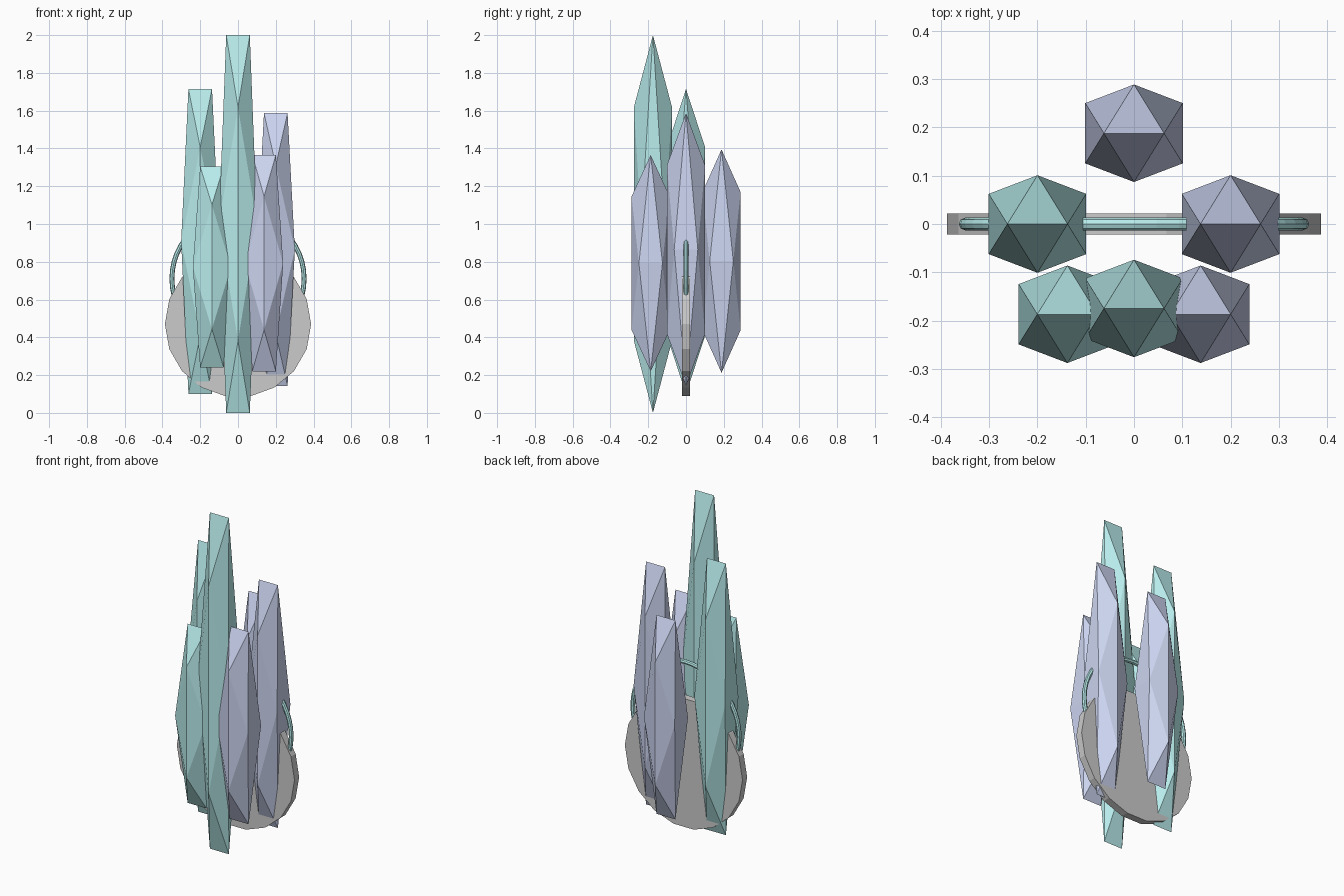
import bpy, bmesh, math

if "Cube" in bpy.data.objects:
    bpy.data.objects.remove(bpy.data.objects["Cube"])

PHI = (1 + math.sqrt(5)) / 2


def material(name, rgb):
    m = bpy.data.materials.new(name)
    m.diffuse_color = (*rgb, 1)
    m.use_nodes = True
    m.node_tree.nodes["Principled BSDF"].inputs["Base Color"].default_value = m.diffuse_color
    return m


teal = material("teal", (0.48, 0.83, 0.83))
lavender = material("lavender", (0.60, 0.66, 0.87))


def crystal(name, x, y, z0, z1, mat, radius=0.101):
    # edge-up icosahedron, stretched from z0 to z1
    bm = bmesh.new()
    k = 1 / PHI
    for a in (-1, 1):
        for b in (-1, 1):
            for v in ((a * k, 0, b), (0, a, b * k), (a, b * k, 0)):
                bm.verts.new((v[0] * radius, v[1] * radius, v[2] * (z1 - z0) / 2))
    bmesh.ops.convex_hull(bm, input=bm.verts[:])
    bmesh.ops.recalc_face_normals(bm, faces=bm.faces[:])
    mesh = bpy.data.meshes.new(name)
    bm.to_mesh(mesh)
    bm.free()
    mesh.materials.append(mat)
    ob = bpy.data.objects.new(name, mesh)
    ob.location = (x, y, (z0 + z1) / 2)
    bpy.context.collection.objects.link(ob)


# Crystal cluster
crystal("crystal_front_tall", 0, -0.175, 0, 2, teal)
crystal("crystal_left", -0.2, 0, 0.10, 1.715, teal)
crystal("crystal_front_left", -0.138, -0.187, 0.24, 1.305, teal)
crystal("crystal_right", 0.2, 0, 0.143, 1.587, lavender)
crystal("crystal_front_right", 0.138, -0.187, 0.22, 1.365, lavender)
crystal("crystal_back", 0, 0.188, 0.212, 1.395, lavender)

# Upright stone disc with a corner pointing to each side
bpy.ops.mesh.primitive_cylinder_add(vertices=18, radius=0.387, depth=0.044,
                                    location=(0, 0, 0.47))
disc = bpy.context.object
disc.name = "stone_disc"
disc.rotation_euler = (math.pi / 2, math.radians(10), 0)

# Put a vertex exactly on the x axis
disc.rotation_euler = (math.pi / 2, 0, 0)
for v in disc.data.vertices:
    x, y = v.co.x, v.co.y
    v.co.x, v.co.y = y, -x

# Thin upright ring
bpy.ops.mesh.primitive_torus_add(major_radius=0.35, minor_radius=0.013,
                                 major_segments=48, minor_segments=8,
                                 location=(0, 0, 0.71),
                                 rotation=(math.pi / 2, 0, 0))
ring = bpy.context.object
ring.name = "ring"
ring.data.materials.append(teal)
